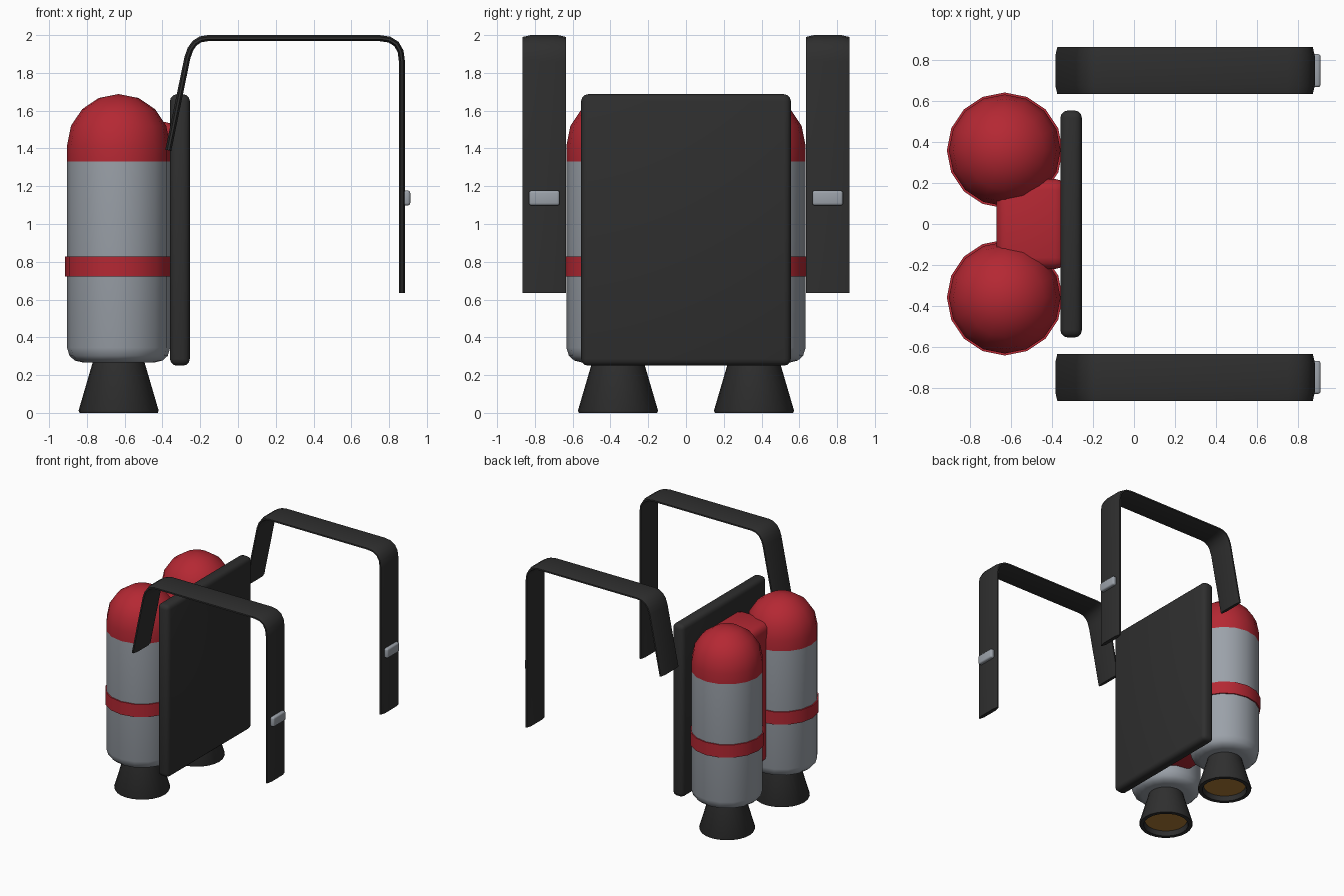
import bpy, bmesh, math
from mathutils import Vector

if "Cube" in bpy.data.objects:
    bpy.data.objects.remove(bpy.data.objects["Cube"])


def material(name, rgb):
    m = bpy.data.materials.new(name)
    m.diffuse_color = (*rgb, 1)
    m.use_nodes = True
    m.node_tree.nodes["Principled BSDF"].inputs["Base Color"].default_value = m.diffuse_color
    return m


GREY = material("tank grey", (0.33, 0.36, 0.40))
RED = material("red", (0.46, 0.021, 0.033))
DARK = material("charcoal", (0.028, 0.028, 0.028))
GOLD = material("burner gold", (0.42, 0.20, 0.035))


def finish(name, bm, mat, angle=40):
    bmesh.ops.recalc_face_normals(bm, faces=bm.faces)
    me = bpy.data.meshes.new(name)
    bm.to_mesh(me)
    bm.free()
    me.materials.append(mat)
    ob = bpy.data.objects.new(name, me)
    bpy.context.collection.objects.link(ob)
    bpy.ops.object.select_all(action='DESELECT')
    ob.select_set(True)
    bpy.context.view_layer.objects.active = ob
    bpy.ops.object.shade_smooth_by_angle(angle=math.radians(angle))
    return ob


def lathe(name, profile, x, y, mat, sides=16, angle=40):
    """Spin (radius, z) points around a vertical axis at x, y."""
    bm = bmesh.new()
    verts = [bm.verts.new((r, 0, z)) for r, z in profile]
    edges = [bm.edges.new(p) for p in zip(verts, verts[1:])]
    bmesh.ops.spin(bm, geom=verts + edges, axis=(0, 0, 1), cent=(0, 0, 0),
                   angle=math.tau, steps=sides, use_merge=True)
    bmesh.ops.remove_doubles(bm, verts=bm.verts, dist=1e-4)
    bmesh.ops.translate(bm, verts=bm.verts, vec=(x, y, 0))
    return finish(name, bm, mat, angle)


def rounded_box(name, lo, hi, bevel, mat):
    lo, hi = Vector(lo), Vector(hi)
    bm = bmesh.new()
    bmesh.ops.create_cube(bm, size=1)
    bmesh.ops.scale(bm, verts=bm.verts, vec=hi - lo)
    bmesh.ops.translate(bm, verts=bm.verts, vec=(lo + hi) / 2)
    bmesh.ops.bevel(bm, geom=bm.edges[:], offset=bevel, segments=3,
                    profile=0.5, affect='EDGES')
    return finish(name, bm, mat)


def corner(a, b, c, steps=4):
    """Rounded corner from a to c, pulled towards b."""
    a, b, c = Vector(a), Vector(b), Vector(c)
    return [a * (1 - t) ** 2 + b * 2 * t * (1 - t) + c * t * t
            for t in (i / steps for i in range(steps + 1))]


def strap(name, y):
    """Sweep a flat, thin-edged section along an x-z path."""
    path = ([Vector((-0.369, 1.39))]
            + corner((-0.268, 1.88), (-0.244, 1.984), (-0.16, 1.984))
            + corner((0.75, 1.984), (0.868, 1.984), (0.868, 1.86))
            + [Vector((0.868, 0.635))])
    section = [(-0.115, -0.006), (-0.073, -0.016), (0.073, -0.016), (0.115, -0.006),
               (0.115, 0.006), (0.073, 0.016), (-0.073, 0.016), (-0.115, 0.006)]
    bm = bmesh.new()
    rings = []
    for i, p in enumerate(path):
        t = (path[min(i + 1, len(path) - 1)] - path[max(i - 1, 0)]).normalized()
        if 0 < i < len(path) - 1:
            t = ((path[i + 1] - p).normalized() + (p - path[i - 1]).normalized()).normalized()
        n = Vector((-t.y, t.x))
        rings.append([bm.verts.new((p.x + n.x * h, y + w, p.y + n.y * h))
                      for w, h in section])
    k = len(section)
    for a, b in zip(rings, rings[1:]):
        for j in range(k):
            bm.faces.new((a[j], a[(j + 1) % k], b[(j + 1) % k], b[j]))
    bm.faces.new(rings[0])
    bm.faces.new(rings[-1])
    return finish(name, bm, DARK)


TX, TY, R = -0.632, 0.36, 0.273

# Back plate and the red block joining the tanks
rounded_box("back_plate", (-0.36, -0.555, 0.25), (-0.255, 0.555, 1.687), 0.036, DARK)
rounded_box("tank_connector", (-0.673, -0.22, 0.39), (-0.33, 0.22, 1.54), 0.055, RED)

for label, s in (("left", 1), ("right", -1)):
    y = s * TY
    # Tank body with rounded base
    lathe(label + "_tank", [(0, 0.267), (0.19, 0.267), (0.232, 0.277), (0.26, 0.302),
                            (R, 0.345), (R, 1.33), (0, 1.33)], TX, y, GREY)
    # Red domed cap
    dome = [(R * math.cos(a), 1.415 + R * math.sin(a))
            for a in (i * math.pi / 8 for i in range(4))]
    lathe(label + "_tank_dome", [(0, 1.33), (R, 1.33)] + dome + [(0, 1.688)], TX, y, RED)
    # Red stripe band
    lathe(label + "_tank_band", [(R - 0.02, 0.722), (0.283, 0.722), (0.283, 0.828),
                                 (R - 0.02, 0.828)], TX, y, RED)
    # Flared nozzle with recessed burner
    lathe(label + "_nozzle", [(0, 0.28), (0.138, 0.28), (0.138, 0.265), (0.212, 0.012),
                              (0.207, 0.0), (0.176, 0.0), (0.166, 0.045), (0, 0.045)],
          TX, y, DARK, 24)
    lathe(label + "_burner", [(0, 0.05), (0.166, 0.05), (0.166, 0.04), (0, 0.04)],
          TX, y, GOLD, 24)
    # Shoulder strap and buckle
    strap(label + "_shoulder_strap", s * 0.75)
    rounded_box(label + "_buckle", (0.872, s * 0.75 - 0.081, 1.098),
                (0.912, s * 0.75 + 0.081, 1.177), 0.013, GREY)
